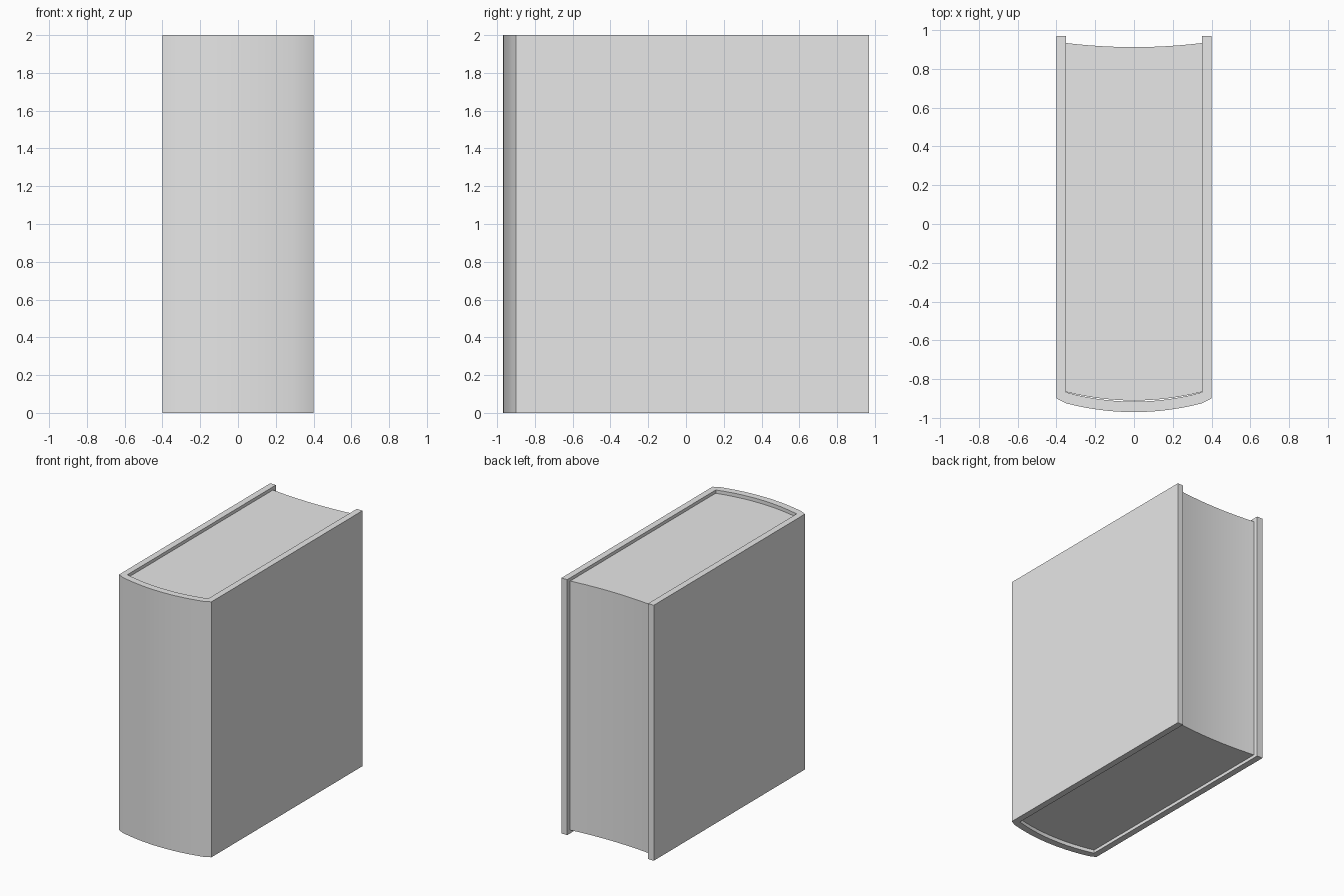
import bpy, bmesh, math

cube = bpy.data.objects.get("Cube")
if cube:
    bpy.data.objects.remove(cube, do_unlink=True)

grey = bpy.data.materials.new("plain_grey")
grey.use_nodes = True
colour = (0.8, 0.8, 0.8, 1)
grey.diffuse_color = colour
grey.node_tree.nodes["Principled BSDF"].inputs["Base Color"].default_value = colour

HALF, BOARD, INNER = 0.4, 0.05, 0.35
BACK, HEIGHT, RECESS = 0.97, 2.0, 0.025


def arc(half, y_side, y_mid, steps=12):
    """Shallow curve from -half to +half, bowing to y_mid at the centre."""
    xs = [half * (2 * i / steps - 1) for i in range(steps + 1)]
    return [(x, y_mid + (y_side - y_mid) * (x / half) ** 2) for x in xs]


def extrude_outline(name, outline, bottom, top):
    bm = bmesh.new()
    face = bm.faces.new([bm.verts.new((x, y, bottom)) for x, y in outline])
    new = bmesh.ops.extrude_face_region(bm, geom=[face])["geom"]
    moved = [g for g in new if isinstance(g, bmesh.types.BMVert)]
    bmesh.ops.translate(bm, verts=moved, vec=(0, 0, top - bottom))
    bmesh.ops.recalc_face_normals(bm, faces=bm.faces)
    mesh = bpy.data.meshes.new(name)
    bm.to_mesh(mesh)
    bm.free()
    mesh.materials.append(grey)
    obj = bpy.data.objects.new(name, mesh)
    bpy.context.collection.objects.link(obj)
    bpy.ops.object.select_all(action="DESELECT")
    obj.select_set(True)
    bpy.context.view_layer.objects.active = obj
    bpy.ops.object.shade_smooth_by_angle(angle=math.radians(25))
    return obj


# Cover: two boards joined by a rounded spine
outer = [(-HALF, BACK), (-HALF, -0.9)] + arc(INNER, -0.925, -BACK) + [(HALF, -0.9), (HALF, BACK)]
inner = [(INNER, BACK)] + arc(INNER, -0.868, -0.916)[::-1] + [(-INNER, BACK)]
extrude_outline("book_cover", outer + inner, 0, HEIGHT)

# Page block: rounded at the spine, hollow at the fore edge
pages = arc(INNER, -0.866, -0.91) + arc(INNER, 0.933, 0.912)[::-1]
extrude_outline("page_block", pages, RECESS, HEIGHT - RECESS)
